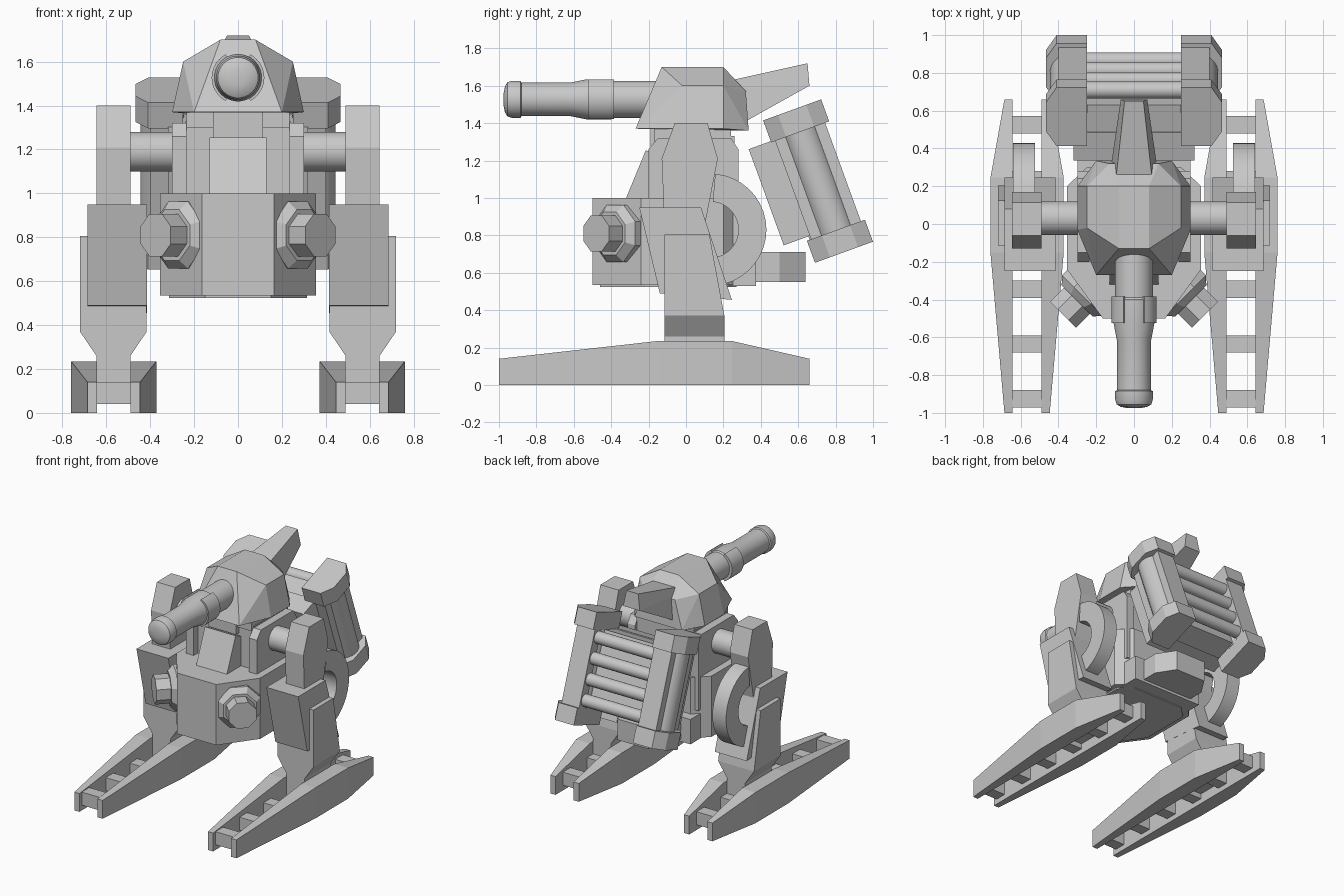
import bpy, bmesh, math
from mathutils import Matrix, Vector

if "Cube" in bpy.data.objects:
    bpy.data.objects.remove(bpy.data.objects["Cube"])

grey = bpy.data.materials.new("hull grey")
grey.diffuse_color = (0.58, 0.58, 0.58, 1)
grey.use_nodes = True
grey.node_tree.nodes["Principled BSDF"].inputs["Base Color"].default_value = grey.diffuse_color


def finish(name, bm, mirror=False, smooth=False, mat=None):
    if mat is not None:
        bm.transform(mat)
    bmesh.ops.recalc_face_normals(bm, faces=bm.faces)
    me = bpy.data.meshes.new(name)
    for f in bm.faces:
        f.smooth = smooth
    bm.to_mesh(me)
    bm.free()
    if smooth:
        me.set_sharp_from_angle(angle=math.radians(32))
    me.materials.append(grey)
    ob = bpy.data.objects.new(name, me)
    bpy.context.collection.objects.link(ob)
    if mirror:
        ob.modifiers.new("mirror", 'MIRROR')
    return ob


def hull(name, pts, mirror=False, mat=None):
    """Convex solid around a few corner points."""
    bm = bmesh.new()
    for p in pts:
        bm.verts.new(p)
    r = bmesh.ops.convex_hull(bm, input=bm.verts)
    junk = {g for g in r["geom_interior"] + r["geom_unused"] if isinstance(g, bmesh.types.BMVert)}
    bmesh.ops.delete(bm, geom=list(junk), context='VERTS')
    bmesh.ops.dissolve_limit(bm, angle_limit=0.01, verts=bm.verts, edges=bm.edges)
    return finish(name, bm, mirror, False, mat)


def box(name, x, y, z, mirror=False, mat=None):
    return hull(name, [(a, b, c) for a in x for b in y for c in z], mirror, mat)


def side_prism(name, profile, x0, x1, mirror=False, mat=None):
    return hull(name, [(x, y, z) for x in (x0, x1) for y, z in profile], mirror, mat)


def plan_prism(name, plan, z0, z1, mirror=False, mat=None):
    return hull(name, [(x, y, z) for z in (z0, z1) for x, y in plan], mirror, mat)


def both(half):
    return [(s * p[0], *p[1:]) for p in half for s in (1, -1)]


def lathe(name, origin, direction, profile, n=24, mirror=False, mat=None):
    """Turned part: profile is (distance along axis, radius)."""
    bm = bmesh.new()
    rings = []
    for d, r in profile:
        rings.append([bm.verts.new((r * math.cos(t), r * math.sin(t), d))
                      for t in (2 * math.pi * (i + .5) / n for i in range(n))])
    for a, b in zip(rings, rings[1:]):
        for i in range(n):
            bm.faces.new((a[i], a[(i + 1) % n], b[(i + 1) % n], b[i]))
    bm.faces.new(rings[0])
    bm.faces.new(rings[-1])
    q = Vector(direction).to_track_quat('Z', 'Y').to_matrix().to_4x4()
    m = Matrix.Translation(origin) @ q
    return finish(name, bm, mirror, n > 12, mat @ m if mat is not None else m)


def arc_block(name, r0, r1, a0, a1, depth, mat, mirror=False, n=14):
    """Sector of a ring in local XY, thick along local Z."""
    bm = bmesh.new()
    rows = []
    for i in range(n + 1):
        t = math.radians(a0 + (a1 - a0) * i / n)
        rows.append([bm.verts.new((r * math.cos(t), r * math.sin(t), z))
                     for r, z in ((r0, 0), (r1, 0), (r1, depth), (r0, depth))])
    for a, b in zip(rows, rows[1:]):
        for i in range(4):
            bm.faces.new((a[i], a[(i + 1) % 4], b[(i + 1) % 4], b[i]))
    bm.faces.new(rows[0])
    bm.faces.new(rows[-1])
    return finish(name, bm, mirror, True, mat)


# Feet: two tapering rails joined by rungs
CX = 0.566
for side, label in ((1, "outer"), (-1, "inner")):
    pts = []
    for y, w, h in ((-1, .12, .14), (-.15, .194, .235), (.245, .194, .235), (.66, .12, .14)):
        pts += [(CX + side * x, y, z) for x in (.077, w) for z in (0, h)]
    hull(f"foot_{label}_rail", pts, True)
for i in range(6):
    y = -.925 + .29 * i
    box(f"foot_rung_{i}", (.485, .65), (y - .046, y + .046), (.04, .14), True)

# Legs
box("ankle", (.49, .645), (-.115, .205), (.08, .27), True)
hull("shin", [(x, y, .805) for x in (.416, .72) for y in (-.115, .125)]
     + [(x, y, .37) for x in (.416, .72) for y in (-.115, .205)]
     + [(x, y, .26) for x in (.49, .645) for y in (-.115, .205)], True)
side_prism("knee_sheath", [(-.25, .95), (.08, .95), (.245, .455), (-.14, .49)], .415, .685, True)
side_prism("upper_leg", [(-.06, 1.4), (.115, 1.4), (.17, 1.21), (.1, .85), (-.115, .85), (-.13, 1.21)],
           .49, .645, True)
yz_to_world = Matrix(((0, 0, 1, .525), (1, 0, 0, .13), (0, 1, 0, .83), (0, 0, 0, 1)))
arc_block("knee_ring", .15, .3, -85, 85, .115, yz_to_world, True, 18)
lathe("hip_axle", (.2, .03, 1.19), (1, 0, 0), [(0, .09), (.3, .09)], 24, True)

# Body
plan_prism("lower_hull", both([(.165, -.5), (.355, -.24), (.355, .2), (.25, .3)]), .535, 1.0)
plan_prism("belly_plate", both([(.15, -.46), (.315, -.22), (.315, .18), (.22, .27)]), .523, .54)
box("rear_hull", (-.3, .3), (.1, .375), (.53, .72))
plan_prism("tail_block", both([(.22, .36), (.22, .5), (.13, .64)]), .55, .71)
box("torso_core", (-.24, .24), (-.15, .26), (.95, 1.33))
side_prism("torso_side", [(-.2, .95), (-.2, 1.26), (-.15, 1.32), (.24, 1.32), (.28, 1.26), (.28, .75), (-.1, .75)],
           .235, .3, True)
side_prism("chest_panel", [(-.32, 1.0), (-.215, 1.255), (-.13, 1.22), (-.13, .99)], -.13, .13)
box("neck", (-.115, .115), (-.19, .24), (1.25, 1.37))
box("neck_side", (.1, .235), (-.17, .24), (1.3, 1.37), True)

# Angled octagonal guns on the hull corners
d = (.7071, -.7071, 0)
lathe("corner_gun_flange", (.16, -.266, .81), d, [(0, .165), (.16, .165), (.2, .125)], 8, True)
lathe("corner_gun_barrel", (.235, -.34, .81), d, [(0, .105), (.198, .105)], 8, True)

# Head
hull("head", both([(.2, -.27, 1.37), (.3, -.03, 1.37), (.3, .2, 1.37), (.2, .335, 1.36),
                   (.25, -.02, 1.6), (.25, .2, 1.6), (.08, -.13, 1.7), (.08, .2, 1.7), (.13, .32, 1.57)]))
hull("head_fin", both([(.1, .2, 1.62), (.1, .29, 1.585), (.12, .32, 1.41), (.12, .2, 1.41),
                       (.05, .65, 1.72), (.07, .66, 1.6)]))

# Cannon with a domed muzzle and two clamps
lathe("cannon", (0, -.05, 1.527), (0, -1, 0),
      [(0, .1), (.34, .1), (.35, .108), (.48, .108), (.57, .09), (.83, .09), (.835, .1), (.88, .1),
       (.905, .092), (.918, .07), (.925, .035)], 28)
xz_to_world = Matrix(((1, 0, 0, 0), (0, 0, 1, -.525), (0, 1, 0, 1.527), (0, 0, 0, 1)))
arc_block("cannon_clamp", .095, .12, -62, 62, .14, xz_to_world, True)

# Tilted backpack radiator
P = Matrix.Translation((0, .706, 1.09)) @ Matrix.Rotation(math.radians(20), 4, 'X')
cap = [(.25, -.165), (.25, .165), (.41, .165), (.467, .08), (.467, -.08), (.41, -.165)]
plan_prism("pack_top_cap", cap, .28, .405, True, P)
plan_prism("pack_bottom_cap", cap, -.405, -.28, True, P)
box("pack_column_back", (.25, .4), (.06, .142), (-.29, .29), True, P)
box("pack_column_front", (.25, .4), (-.142, -.06), (-.29, .29), True, P)
lathe("pack_cylinder", (.345, 0, -.29), (0, 0, 1), [(0, .1), (.58, .1)], 24, True, P)
box("pack_back_plate", (-.27, .27), (-.15, .02), (-.28, .28), False, P)
box("pack_mount", (-.32, .32), (-.29, -.13), (-.26, .287), False, P)
for i in range(4):
    lathe(f"pack_pipe_{i}", (-.27, .085, -.225 + .15 * i), (1, 0, 0), [(0, .046), (.54, .046)], 20, False, P)
